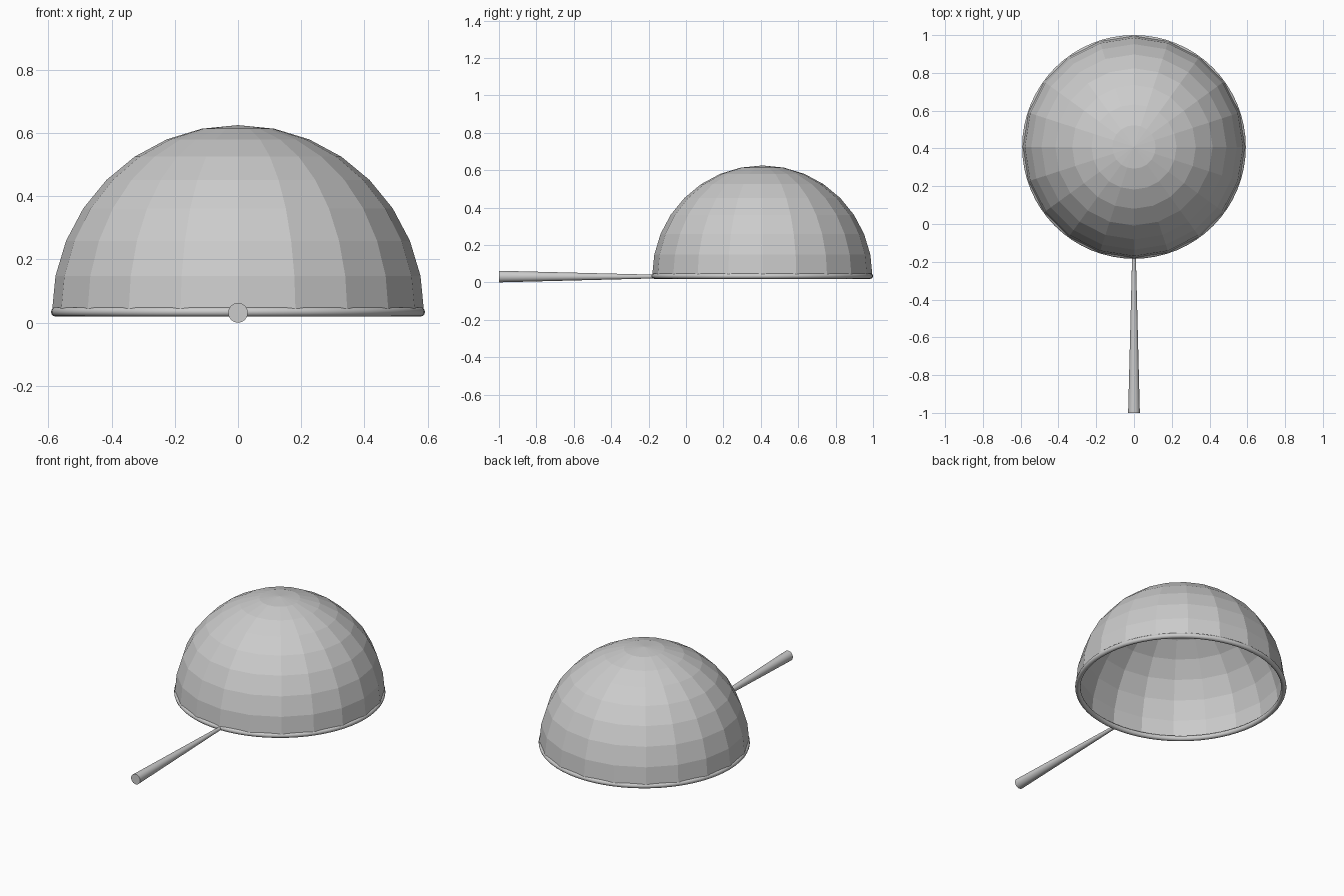
import bpy, bmesh, math

if "Cube" in bpy.data.objects:
    bpy.data.objects.remove(bpy.data.objects["Cube"])

CY, CZ = 0.408, 0.032   # bowl centre


def faceted_dome(name, radius, height, segs, rings):
    """Open half sphere, flat shaded."""
    bpy.ops.mesh.primitive_uv_sphere_add(segments=segs, ring_count=rings * 2,
                                         radius=radius, location=(0, CY, CZ))
    ob = bpy.context.object
    ob.name = name
    bm = bmesh.new()
    bm.from_mesh(ob.data)
    bmesh.ops.delete(bm, geom=[v for v in bm.verts if v.co.z < -1e-4], context='VERTS')
    for v in bm.verts:
        v.co.z *= height / radius
    bm.to_mesh(ob.data)
    bm.free()
    return ob


# Bowl
faceted_dome("bowl", 0.589, 0.593, 20, 8)

# Rolled rim
bpy.ops.mesh.primitive_torus_add(location=(0, CY, CZ + 0.002), major_radius=0.577, minor_radius=0.015,
                                 major_segments=64, minor_segments=12)
bpy.context.object.name = "rim"
bpy.ops.object.shade_smooth()

# Tapered handle, thick at the free end
y0, y1 = -1.0, -0.172
bpy.ops.mesh.primitive_cone_add(vertices=32, radius1=0.031, radius2=0.010, depth=y1 - y0,
                                location=(0, (y0 + y1) / 2, 0.031),
                                rotation=(-math.pi / 2, 0, 0))
bpy.context.object.name = "handle"
bpy.ops.object.shade_smooth_by_angle()
